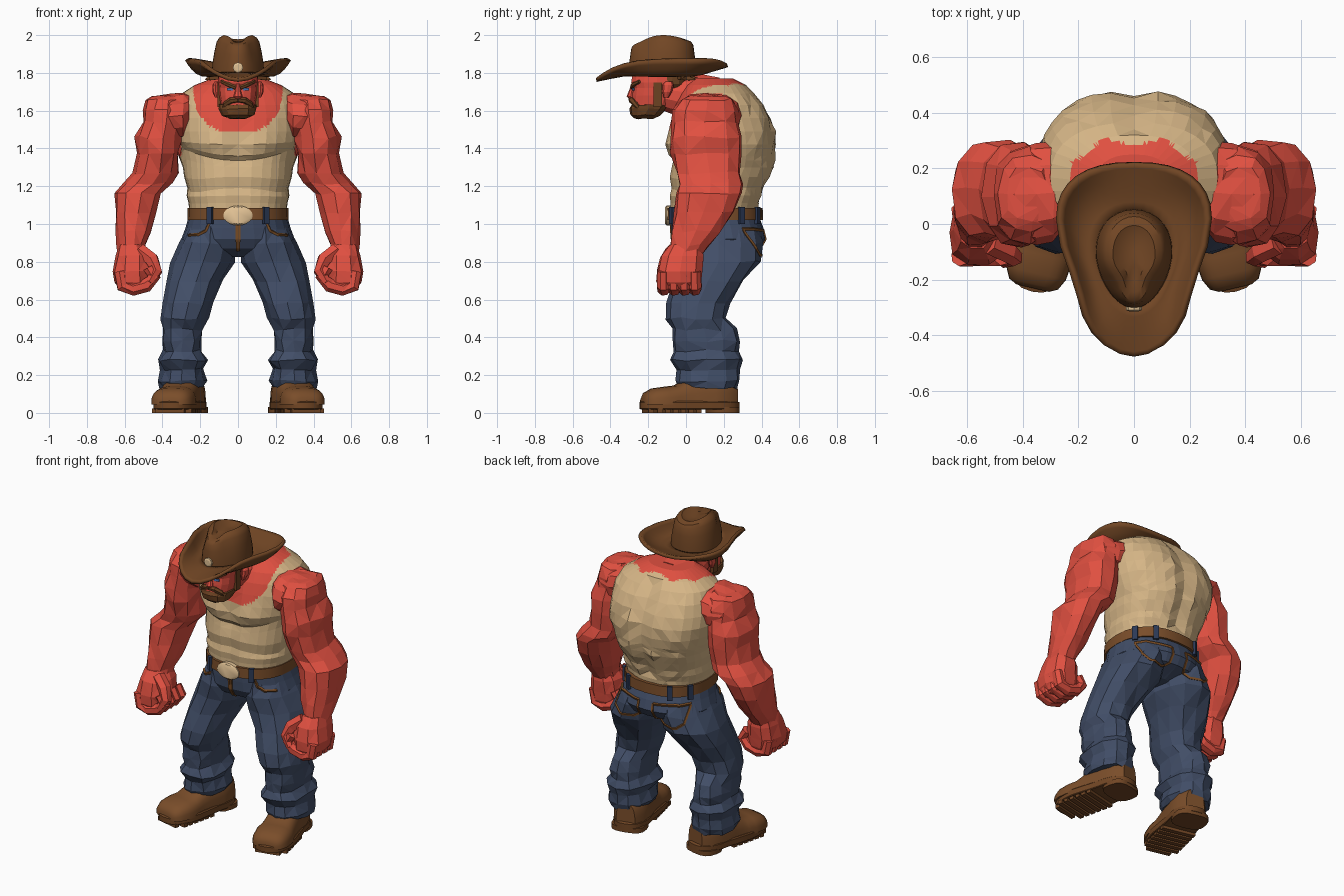
import bpy, bmesh, math, random
from mathutils import Vector, Matrix
from mathutils.bvhtree import BVHTree

if "Cube" in bpy.data.objects:
    bpy.data.objects.remove(bpy.data.objects["Cube"])

random.seed(4)
PI = math.pi


def material(name, rgb):
    m = bpy.data.materials.new(name)
    m.diffuse_color = (*rgb, 1)
    m.use_nodes = True
    m.node_tree.nodes["Principled BSDF"].inputs["Base Color"].default_value = m.diffuse_color
    return m


SKIN = material("red skin", (.75, .08, .052))
SHIRT = material("tan cloth", (.67, .465, .24))
DENIM = material("denim", (.053, .075, .135))
NAVY = material("dark denim", (.025, .042, .095))
HAT = material("hat brown", (.168, .062, .018))
BOOT = material("boot brown", (.195, .075, .023))
BUCKLE = material("buckle cream", (.76, .54, .30))
BEARD = material("beard brown", (.15, .055, .016))
STITCH = material("stitch brown", (.20, .075, .018))
EYE = material("eye blue", (.06, .16, .42))


def spow(v, p):
    return math.copysign(abs(v) ** p, v)


def ring(cx, cy, z, rx, ry, n=12, p=1.0):
    return [Vector((cx + rx * spow(math.cos(2 * PI * i / n), p),
                    cy + ry * spow(math.sin(2 * PI * i / n), p), z)) for i in range(n)]


def skin(name, rings, mat, mirror=False, smooth=None, jitter=0, cap=True, xf=None):
    """Join cross-sections into one surface."""
    bm = bmesh.new()
    rows = []
    for r in rings:
        rows.append([bm.verts.new(Vector(v) + Vector([random.uniform(-jitter, jitter) for _ in range(3)]))
                     for v in r])
    n = len(rows[0])
    for a, b in zip(rows, rows[1:]):
        for i in range(n):
            j = (i + 1) % n
            bm.faces.new((a[i], a[j], b[j], b[i]))
    if cap:
        bm.faces.new(rows[0])
        bm.faces.new(rows[-1])
    if xf:
        bm.transform(xf)
    bmesh.ops.recalc_face_normals(bm, faces=bm.faces)
    if smooth is None:
        bmesh.ops.triangulate(bm, faces=bm.faces)
    me = bpy.data.meshes.new(name)
    bm.to_mesh(me)
    bm.free()
    me.materials.append(mat)
    if smooth is not None:
        me.shade_smooth()
        me.set_sharp_from_angle(angle=math.radians(smooth))
    ob = bpy.data.objects.new(name, me)
    bpy.context.collection.objects.link(ob)
    if mirror:
        ob.modifiers.new("mirror", 'MIRROR').use_mirror_merge = False
    return ob


def loft(name, data, mat, n=12, p=1.0, **kw):
    return skin(name, [ring(*d, n, p) for d in data], mat, **kw)


def tube(name, pts, mat, n=6, **kw):
    """Round section swept along (x, y, z, radius) points."""
    P = [Vector(q[:3]) for q in pts]
    rings, u = [], None
    for i, q in enumerate(pts):
        t = (P[min(i + 1, len(P) - 1)] - P[max(i - 1, 0)]).normalized()
        u = t.orthogonal() if u is None else u - t * u.dot(t)
        u.normalize()
        w = t.cross(u)
        rings.append([P[i] + q[3] * (u * math.cos(2 * PI * k / n) + w * math.sin(2 * PI * k / n))
                      for k in range(n)])
    return skin(name, rings, mat, **kw)


def box(name, c, s, mat, rot=None, mirror=True):
    x, y, z = (v / 2 for v in s)
    rings = [[(-x, -y, k), (x, -y, k), (x, y, k), (-x, y, k)] for k in (-z, z)]
    return skin(name, rings, mat, mirror=mirror, xf=Matrix.Translation(c) @ (rot or Matrix()))


# torso: height, front, back, half width
rings = []
for z, f, b, w in [(1.05, -.085, .38, .255), (1.11, -.085, .385, .262), (1.15, -.09, .40, .272),
                   (1.19, -.08, .415, .268), (1.25, -.09, .445, .285), (1.30, -.078, .465, .292),
                   (1.335, -.066, .473, .305), (1.36, -.085, .48, .315), (1.42, -.09, .485, .335),
                   (1.49, -.088, .478, .345), (1.56, -.08, .452, .343), (1.63, -.06, .415, .328),
                   (1.69, -.03, .365, .30), (1.735, .0, .32, .23), (1.77, .04, .25, .14)]:
    r = ring(0, (f + b) / 2, z, w, (b - f) / 2, 32, .85)
    for v in r:
        ax = abs(v.x)
        if v.y < .1:    # chest bulge, arched lower edge and centre line
            v.y -= .03 * math.exp(-((ax - .13) / .1) ** 2 - ((z - 1.42) / .07) ** 2)
            v.z += .06 * min(1, ax / .28) ** 2 * math.exp(-((z - 1.335) / .07) ** 2)
            v.z -= .03 * min(1, ax / .2) ** 2 * math.exp(-((z - 1.22) / .05) ** 2)
            if ax < .01 and z < 1.6:
                v.y += .012
        elif ax < .01 and 1.12 < z < 1.7:   # spine groove
            v.y -= .025
        elif z < 1.65 and v.y > .2:
            v.y += random.uniform(-.012, .005)
    rings.append(r)
torso = skin("torso", rings, SHIRT)
bm = bmesh.new()
bm.from_mesh(torso.data)
bmesh.ops.subdivide_edges(bm, edges=bm.edges, cuts=3, use_grid_fill=True)
torso.data.materials.append(SKIN)
for fc in bm.faces:     # scooped neckline front and back, bare armpits
    c = fc.calc_center_median()
    ax = abs(c.x)
    front = (ax / .235) ** 2.5 + (max(0, 1.72 - c.z) / .235) ** 2.5 < 1
    edge = .285 + .02 * math.exp(-((ax - .1) / .05) ** 2) - .06 * max(0, (ax - .12) / .1)
    back = ax < .225 and c.y < edge and c.z > 1.66
    armpit = ax > .3 and -.02 < c.y < .2 and c.z > 1.36
    fc.material_index = int((front if c.y < .14 else back) or armpit)
bm.to_mesh(torso.data)
bm.free()

# shoulders, swept sideways out of the torso
skin("shoulder", [[(x, cy + ry * spow(math.cos(2 * PI * k / 12), .9), cz + rz * spow(math.sin(2 * PI * k / 12), .9))
                   for k in range(12)]
                  for x, cy, ry, cz, rz in [(.262, .115, .14, 1.60, .085), (.29, .115, .178, 1.575, .122),
                                            (.35, .11, .182, 1.57, .118), (.43, .105, .16, 1.57, .108),
                                            (.475, .105, .12, 1.57, .075)]],
     SKIN, mirror=True, jitter=.005)
# arms
loft("arm", [(.385, .11, 1.68, .075, .10), (.385, .11, 1.66, .10, .145), (.39, .105, 1.60, .113, .172),
             (.395, .10, 1.54, .112, .178), (.42, .105, 1.46, .122, .195), (.425, .11, 1.37, .115, .19),
             (.437, .12, 1.27, .122, .17), (.475, .13, 1.215, .13, .17), (.53, .125, 1.16, .125, .175),
             (.545, .095, 1.06, .107, .16), (.555, .055, .96, .095, .135), (.567, .015, .89, .076, .105),
             (.565, -.005, .84, .075, .10)],
     SKIN, n=11, p=.9, mirror=True, jitter=.008)
# fists
loft("hand", [(.567, .0, .89, .066, .09), (.56, -.02, .83, .09, .115), (.56, -.03, .75, .107, .122),
              (.56, -.03, .69, .095, .115), (.555, -.03, .645, .06, .095)],
     SKIN, n=10, p=.8, mirror=True, jitter=.004)
for y in (-.118, -.063, -.008, .047):
    tube("finger", [(.625, y, .75, .034), (.61, y, .67, .036), (.555, y, .655, .036), (.485, y, .675, .037),
                    (.445, y, .72, .035), (.475, y, .77, .032)], SKIN, n=7, mirror=True)
tube("thumb", [(.52, -.07, .86, .04), (.455, -.10, .81, .04), (.432, -.12, .75, .034), (.47, -.135, .69, .024)],
     SKIN, mirror=True)

# jeans
pelvis = loft("jeans_hips", [(0, .15, 1.05, .258, .232), (0, .165, .98, .278, .245), (0, .175, .92, .30, .25),
                             (0, .175, .87, .28, .22), (0, .165, .825, .06, .12)], DENIM, n=24, p=.9)
leg = loft("jeans_leg", [(.14, .165, .98, .12, .215), (.155, .17, .90, .152, .235), (.187, .165, .80, .172, .225),
                         (.227, .12, .70, .155, .188), (.265, .068, .58, .132, .165), (.287, .058, .50, .128, .158),
                         (.292, .095, .44, .108, .17), (.295, .105, .38, .108, .18), (.293, .105, .33, .102, .178),
                         (.292, .105, .28, .138, .195), (.295, .115, .23, .112, .172), (.297, .115, .17, .13, .172),
                         (.297, .115, .13, .115, .155)],
           DENIM, n=12, p=.9, mirror=True, jitter=.008)

# belt, buckle and loops
belt = [ring(0, .152, z, rx, ry, 24, .85) for z, rx, ry in
        [(1.02, .258, .245), (1.02, .268, .256), (1.085, .266, .254), (1.085, .25, .23)]]
skin("belt", belt, BOOT, smooth=30)
turn = Matrix.Translation((0, -.10, 1.045)) @ Matrix.Rotation(PI / 2, 4, 'X')
skin("buckle", [ring(0, 0, z, .078 * s, .052 * s, 20) for z, s in [(-.02, 1), (.004, 1), (.011, .85)]],
     BUCKLE, smooth=40, xf=turn)
for i in (20, 2, 4):
    q = belt[1][i]
    a = math.atan2((q.y - .152) / .256 ** 2, q.x / .268 ** 2)
    box("belt_loop", (q.x, q.y, 1.045), (.018, .032, .09), NAVY, Matrix.Rotation(a, 4, 'Z'))

# stitching laid on the denim
trees = [BVHTree.FromPolygons([v.co for v in o.data.vertices], [p.vertices for p in o.data.polygons])
         for o in (pelvis, leg)]


def drape(name, pts, side):
    out = []
    for a, b in zip(pts, pts[1:]):
        for k in range(11):
            x, z = a[0] + (b[0] - a[0]) * k / 10, a[1] + (b[1] - a[1]) * k / 10
            hits = [t.ray_cast(Vector((x, 2 * side, z)), Vector((0, -side, 0)))[0] for t in trees]
            ys = [h.y * side for h in hits if h]
            if ys and (not out or k > 0):
                out.append((x, max(ys) * side, z, .009))
    tube(name, out, STITCH, n=4, mirror=True)


drape("fly_stitch", [(.008, 1.02), (.007, .93), (.003, .86)], -1)
drape("front_pocket_stitch", [(.15, 1.01), (.17, .965), (.21, .945), (.26, .94)], -1)
drape("back_pocket_stitch", [(.05, .965), (.055, .87), (.11, .835), (.20, .835), (.245, .87), (.245, .975),
                             (.05, .965)], 1)

# boots, built straight then toed out
toe = Matrix.Translation((.307, .018, 0)) @ Matrix.Rotation(math.radians(13), 4, 'Z')
stations = []
for y, w, h in [(-.255, .06, .08), (-.24, .09, .108), (-.20, .11, .13), (-.13, .118, .14), (-.08, .11, .145),
                (-.04, .105, .168), (.02, .103, .195), (.12, .106, .20), (.20, .095, .20), (.25, .06, .18)]:
    stations.append([(w * spow(math.cos(PI * k / 12), .65), y, .045 + (h - .045) * spow(math.sin(PI * k / 12), .7))
                     for k in range(13)])
skin("boot", stations, BOOT, mirror=True, smooth=40, xf=toe)


def outline(z, s=1.0):
    r = ring(0, 0, z, .121 * s, .268 * s, 28, .75)
    for v in r:
        v.x *= 1 - .12 * math.exp(-((v.y - .06) / .08) ** 2)
    return r


skin("boot_welt", [outline(z, s) for z, s in [(.018, .97), (.022, 1), (.056, 1), (.062, .95)]], HAT,
     mirror=True, smooth=35, xf=toe)
skin("boot_heel", [ring(0, .18, z, .106, .085, 16, .7) for z in (0, .03)], HAT, mirror=True, smooth=35, xf=toe)
for i in range(7):
    y = -.225 + i * .042
    box("sole_lug", toe @ Vector((0, y, .012)), (.155 if i == 0 else .215, .028, .024), HAT,
        Matrix.Rotation(math.radians(13), 4, 'Z'))

# neck and head
tube("neck", [(0, .16, 1.65, .13), (0, .06, 1.665, .135), (0, -.04, 1.675, .105), (0, -.13, 1.69, .085)], SKIN, n=12)
loft("head", [(0, -.20, 1.59, .065, .075), (0, -.18, 1.63, .09, .108), (0, -.168, 1.68, .10, .118),
              (0, -.16, 1.72, .102, .122), (0, -.155, 1.75, .106, .138), (0, -.15, 1.83, .10, .13)],
     SKIN, n=14, p=.85)
loft("beard", [(0, -.225, 1.557, .045, .05), (0, -.215, 1.575, .085, .08), (0, -.20, 1.61, .10, .10),
               (0, -.19, 1.632, .102, .10)], BEARD, n=12, p=.8, jitter=.004)
box("sideburn", (.098, -.15, 1.685), (.022, .045, .13), BEARD)
tube("moustache", [(0, -.292, 1.658, .014), (.035, -.287, 1.655, .017), (.066, -.268, 1.635, .015),
                   (.08, -.25, 1.61, .009)], BEARD, mirror=True)
loft("nose", [(0, -.285, 1.662, .022, .016), (0, -.293, 1.675, .024, .022), (0, -.286, 1.71, .014, .014),
              (0, -.28, 1.74, .012, .012)], SKIN, n=8)
tube("brow_ridge", [(.012, -.284, 1.722, .012), (.05, -.278, 1.738, .013), (.088, -.245, 1.755, .009)],
     BEARD, mirror=True)
box("eye", (.043, -.279, 1.714), (.032, .008, .014), EYE, Matrix.Rotation(.15, 4, 'Z'))
loft("ear", [(.112, -.105, 1.67, .01, .014), (.118, -.10, 1.70, .018, .026), (.12, -.095, 1.735, .016, .03),
             (.115, -.09, 1.755, .008, .018)], SKIN, n=8, mirror=True)
loft("hair", [(0, -.08, 1.70, .075, .07), (0, -.075, 1.74, .105, .085), (0, -.07, 1.80, .105, .09)], BEARD, n=14)
for x, y in ((0, .08), (.05, .10), (.09, .05), (.15, -.03)):
    tube("hair_tuft", [(min(x, .09) * .8, -.04, 1.785, .022), (x, y * .3, 1.772, .016), (x * 1.15, y, 1.766, .003)],
         BEARD, n=4, mirror=True)

# hat crown: dented, narrower at the front
N = 32


def crown(rx, ry, z, tilt=0.0):
    r = []
    for i in range(N):
        c, s = math.cos(2 * PI * i / N), math.sin(2 * PI * i / N)
        drop = tilt * (.04 * max(0, -s) ** 2 + .022 * max(0, s) ** 2)
        pinch = 1 - tilt * .28 * math.exp(-((s + .6) / .3) ** 2)
        r.append(Vector((rx * c * (1 + .16 * s) * pinch, -.125 + ry * s, z - drop)))
    return r


skin("hat_crown", [crown(.137, .178, 1.78), crown(.134, .177, 1.85, .1), crown(.124, .17, 1.91, .4),
                   crown(.112, .164, 1.965, .8), crown(.098, .152, 1.988, 1), crown(.075, .12, 2.0, 1),
                   crown(.045, .08, 1.975, .5), crown(.01, .03, 1.967)], HAT, smooth=35)

# hat brim: long tapering front, sides curled up
inner, rows = crown(.133, .172, 1.80), []
for t in (0, .2, .4, .6, .75, .9, 1):
    row = []
    for i in range(N):
        c, s = math.cos(2 * PI * i / N), math.sin(2 * PI * i / N)
        x = .272 * (c * (1 - .13 * math.exp(-((s + .5) / .27) ** 2)) if s < 0 else spow(c, .85))
        y = .02 + (.495 * s if s < 0 else .2 * s ** .85)
        k = s ** 4
        zo = 1.872 * (1 - k) + (1.762 if s < 0 else 1.84) * k
        q = inner[i].lerp(Vector((x, y, 0)), t)
        q.z = 1.795 + (zo - 1.795) * t ** (2.6 - 1.4 * k) - .012 * math.sin(PI * t) * (1 - k)
        row.append(q)
    rows.append(row)
brim = skin("hat_brim", rows, HAT, smooth=45, cap=False)
sol = brim.modifiers.new("thickness", 'SOLIDIFY')
sol.thickness, sol.offset = .02, 0
skin("hat_badge", [ring(0, 0, z, r, r, 8) for z, r in [(-.02, .028), (.006, .028), (.01, .018)]], BUCKLE,
     xf=Matrix.Translation((0, -.304, 1.828)) @ Matrix.Rotation(PI / 2, 4, 'X'))
